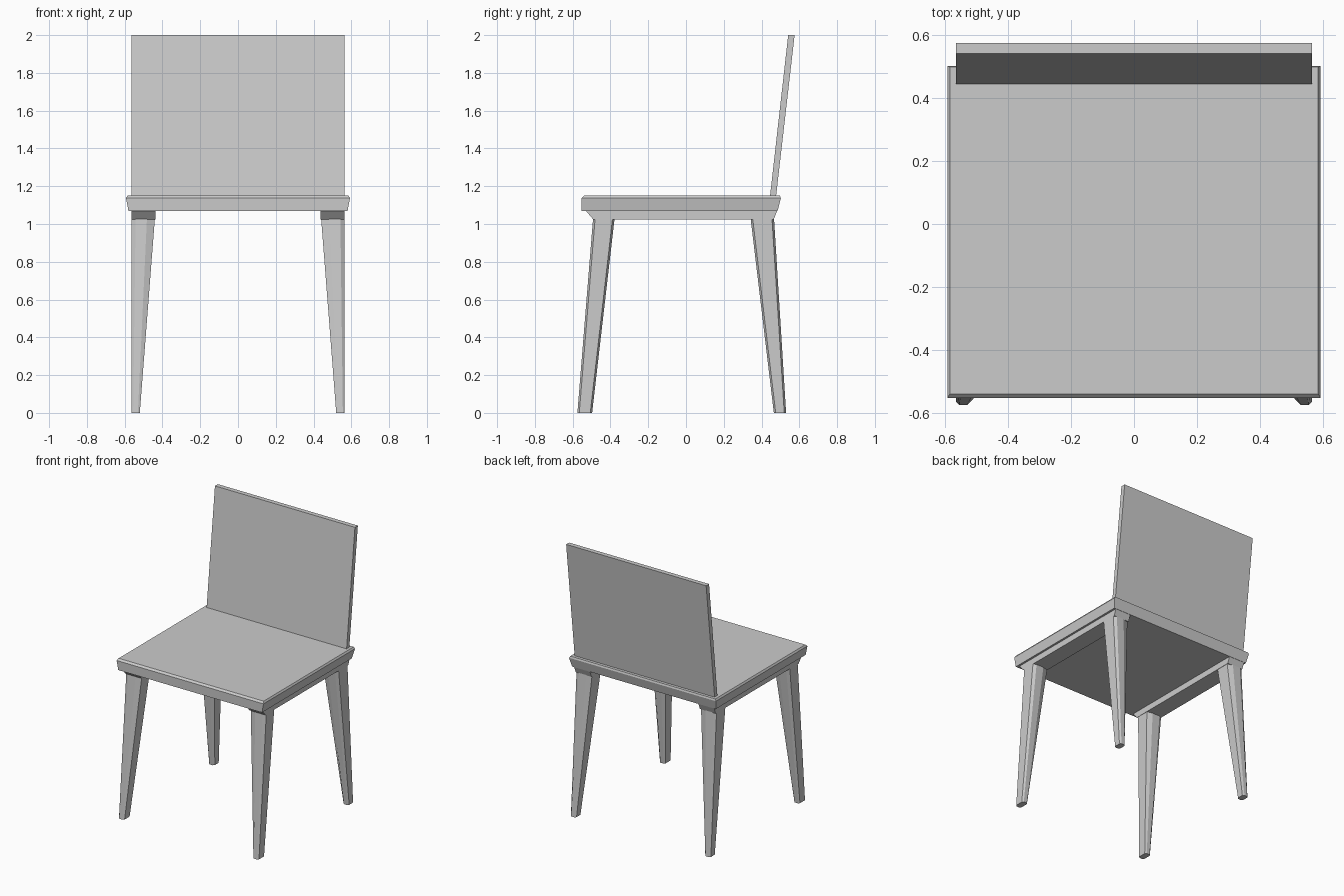
import bpy, bmesh

if "Cube" in bpy.data.objects:
    bpy.data.objects.remove(bpy.data.objects["Cube"])


def loft(name, rings):
    """Closed solid through a stack of equal-length rings of 3D points."""
    bm = bmesh.new()
    loops = [[bm.verts.new(p) for p in ring] for ring in rings]
    n = len(loops[0])
    for a, b in zip(loops, loops[1:]):
        for i in range(n):
            j = (i + 1) % n
            bm.faces.new((a[i], a[j], b[j], b[i]))
    bm.faces.new(loops[0][::-1])
    bm.faces.new(loops[-1])
    bmesh.ops.recalc_face_normals(bm, faces=bm.faces[:])
    mesh = bpy.data.meshes.new(name)
    bm.to_mesh(mesh)
    bm.free()
    obj = bpy.data.objects.new(name, mesh)
    bpy.context.collection.objects.link(obj)
    return obj


def mirror_x(obj):
    obj.modifiers.new("Mirror", 'MIRROR').use_axis[0] = True


def rect(hx, y0, y1, z):
    return [(-hx, y0, z), (hx, y0, z), (hx, y1, z), (-hx, y1, z)]


def octagon(x0, x1, y0, y1, z, cin, cout, cy):
    """Rectangle with chamfered corners: cin on the inner x side, cout on the outer."""
    return [(x0 + cin, y0, z), (x1 - cout, y0, z), (x1, y0 + cy, z), (x1, y1 - cy, z),
            (x1 - cout, y1, z), (x0 + cin, y1, z), (x0, y1 - cy, z), (x0, y0 + cy, z)]


# Seat slab: undercut sides and a small bevel round the top
loft("seat", [rect(0.58, -0.552, 0.485, 1.07),
              rect(0.593, -0.553, 0.502, 1.137),
              rect(0.585, -0.54, 0.498, 1.15)])

# Leaning backrest panel
loft("backrest", [rect(0.565, 0.444, 0.476, 1.14),
                  rect(0.565, 0.541, 0.575, 2.0)])

# Side rails, flaring towards the seat at both ends
profile = [(-0.53, 1.07), (-0.492, 1.025), (0.465, 1.025), (0.483, 1.07)]
rail = loft("side_rail", [[(x, y, z) for y, z in profile] for x in (0.438, 0.565)])
mirror_x(rail)

# Tapered, splayed legs with chamfered corners: (foot y range, top y range)
for name, foot, top in (("front_leg", (-0.575, -0.497), (-0.492, -0.378)),
                        ("back_leg", (0.465, 0.53), (0.342, 0.466))):
    leg = loft(name, [octagon(0.52, 0.565, *foot, 0.0, 0.01, 0.01, 0.01),
                      octagon(0.44, 0.565, *top, 1.03, 0.042, 0.023, 0.011)])
    mirror_x(leg)
